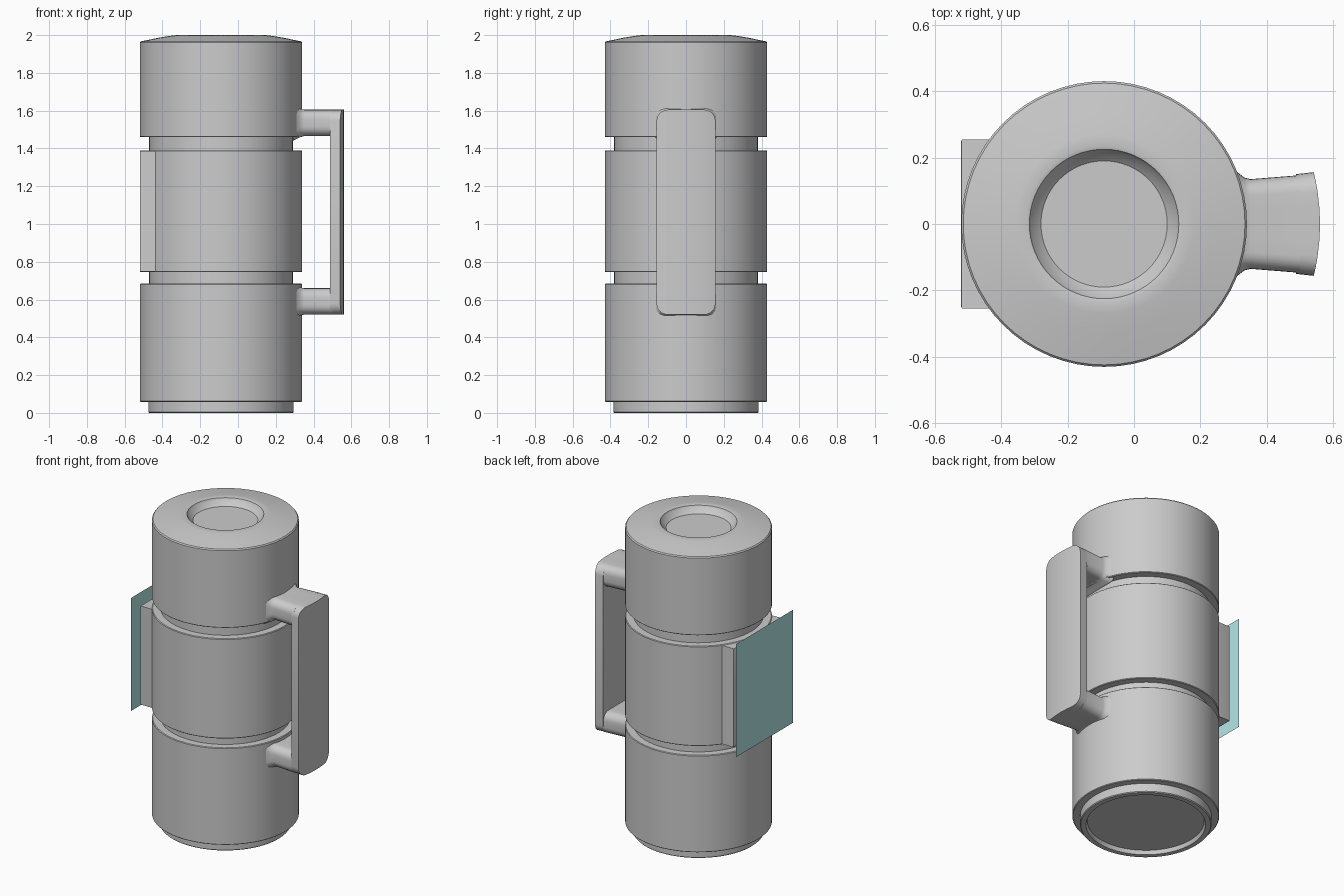
import bpy, bmesh, math

if "Cube" in bpy.data.objects:
    bpy.data.objects.remove(bpy.data.objects["Cube"])

AXIS = -0.09      # x position of the body axis
R = 0.43          # main body radius
G = 0.38          # groove radius
SEG = 64


def finish(name, bm, smooth=True):
    bmesh.ops.recalc_face_normals(bm, faces=bm.faces)
    me = bpy.data.meshes.new(name)
    bm.to_mesh(me)
    bm.free()
    ob = bpy.data.objects.new(name, me)
    bpy.context.collection.objects.link(ob)
    bpy.ops.object.select_all(action='DESELECT')
    ob.select_set(True)
    bpy.context.view_layer.objects.active = ob
    if smooth:
        bpy.ops.object.shade_smooth_by_angle(angle=math.radians(32))
    return ob


def lathe(name, profile):
    bm = bmesh.new()
    rings = []
    for r, z in profile:
        if r == 0:
            rings.append([bm.verts.new((AXIS, 0, z))] * SEG)
        else:
            rings.append([bm.verts.new((AXIS + r * math.cos(2 * math.pi * i / SEG),
                                        r * math.sin(2 * math.pi * i / SEG), z))
                          for i in range(SEG)])
    for a, b in zip(rings, rings[1:]):
        for i in range(SEG):
            j = (i + 1) % SEG
            bm.faces.new(dict.fromkeys((a[i], a[j], b[j], b[i])))
    return finish(name, bm)


def rounded_bar(name, zc, r, stations, arc=False):
    """Loft a rounded rectangle in y/z through stations (x, half width, half height)."""
    bm = bmesh.new()
    loops = []
    for k, (x, hw, hz) in enumerate(stations):
        pts = []
        angles = [math.radians(a) for a in range(0, 91, 15)]
        half = [(-hw + r - r * math.cos(a), hz - r + r * math.sin(a)) for a in angles]
        half += [((hw - r) * t, hz) for t in (-0.5, 0, 0.5)]
        half += [(-y, z) for y, z in reversed(half[:len(angles)])]
        rows = []
        for y, z in half:
            px = x
            if arc and k == len(stations) - 1:
                px = AXIS + math.sqrt((x - AXIS) ** 2 - y * y)
            rows.append((bm.verts.new((px, y, zc + z)), bm.verts.new((px, y, zc - z))))
        loops.append(rows)
    # end caps as vertical strips
    for rows in (loops[0], loops[-1]):
        for a, b in zip(rows, rows[1:]):
            bm.faces.new((a[0], b[0], b[1], a[1]))
    # sides between stations
    for p, q in zip(loops, loops[1:]):
        ring_p = [v[0] for v in p] + [v[1] for v in reversed(p)]
        ring_q = [v[0] for v in q] + [v[1] for v in reversed(q)]
        n = len(ring_p)
        for i in range(n):
            j = (i + 1) % n
            bm.faces.new((ring_p[i], ring_p[j], ring_q[j], ring_q[i]))
    return finish(name, bm)


# Flask body: foot with recess, three bands separated by grooves, domed lid
b = 0.004
profile = [(0, 0.025), (0.342, 0.025), (0.35, 0.0), (G, 0.0), (G + 0.005, 0.005)]
profile += [(G + 0.005, 0.058)]
for z0, z1 in ((0.058, 0.685), (0.745, 1.39), (1.46, None)):
    if z0 > 0.1:
        profile.append((G, z0))
    profile += [(R - b, z0), (R, z0 + b)]
    if z1:
        profile += [(R, z1 - b), (R - b, z1), (G, z1)]
profile += [(R, 1.960), (R - 0.006, 1.967), (0.33, 1.986), (0.27, 1.996), (0.235, 2.0),
            (0.225, 1.997), (0.22, 1.985), (0.195, 1.962), (0.19, 1.957), (0, 1.957)]
lathe("flask_body", profile)

# Flat mounting pad on the left of the middle band
bm = bmesh.new()
bmesh.ops.create_cube(bm, size=1)
for v in bm.verts:
    v.co = (-0.44 + v.co.x * 0.16, v.co.y * 0.51, 1.0675 + v.co.z * 0.637)
bmesh.ops.bevel(bm, geom=[e for e in bm.edges if all(v.co.x < -0.5 for v in e.verts)],
                offset=0.005, segments=2, affect='EDGES', profile=0.5)
finish("mounting_pad", bm)

# Tinted panel floating in front of the pad
bm = bmesh.new()
bm.faces.new([bm.verts.new((-0.56, y, z)) for y, z in
              ((-0.29, 0.71), (-0.29, 1.44), (0.29, 1.44), (0.29, 0.71))])
panel = finish("tinted_panel", bm, smooth=False)
mat = bpy.data.materials.new("pale_teal")
mat.diffuse_color = (0.47, 0.8, 0.8, 1)
mat.use_nodes = True
mat.node_tree.nodes["Principled BSDF"].inputs["Base Color"].default_value = mat.diffuse_color
panel.data.materials.append(mat)

# Handle: curved grip and two flared arms
rounded_bar("handle_grip", 1.0625, 0.06,
            [(0.487, 0.15, 0.5425), (0.56, 0.156, 0.5425)], arc=True)
for name, z in (("lower_handle_arm", 0.59), ("upper_handle_arm", 1.535)):
    rounded_bar(name, z, 0.05, [(0.29, 0.175, 0.095), (0.315, 0.153, 0.083),
                                (0.332, 0.14, 0.074), (0.35, 0.135, 0.07),
                                (0.50, 0.147, 0.07)])
